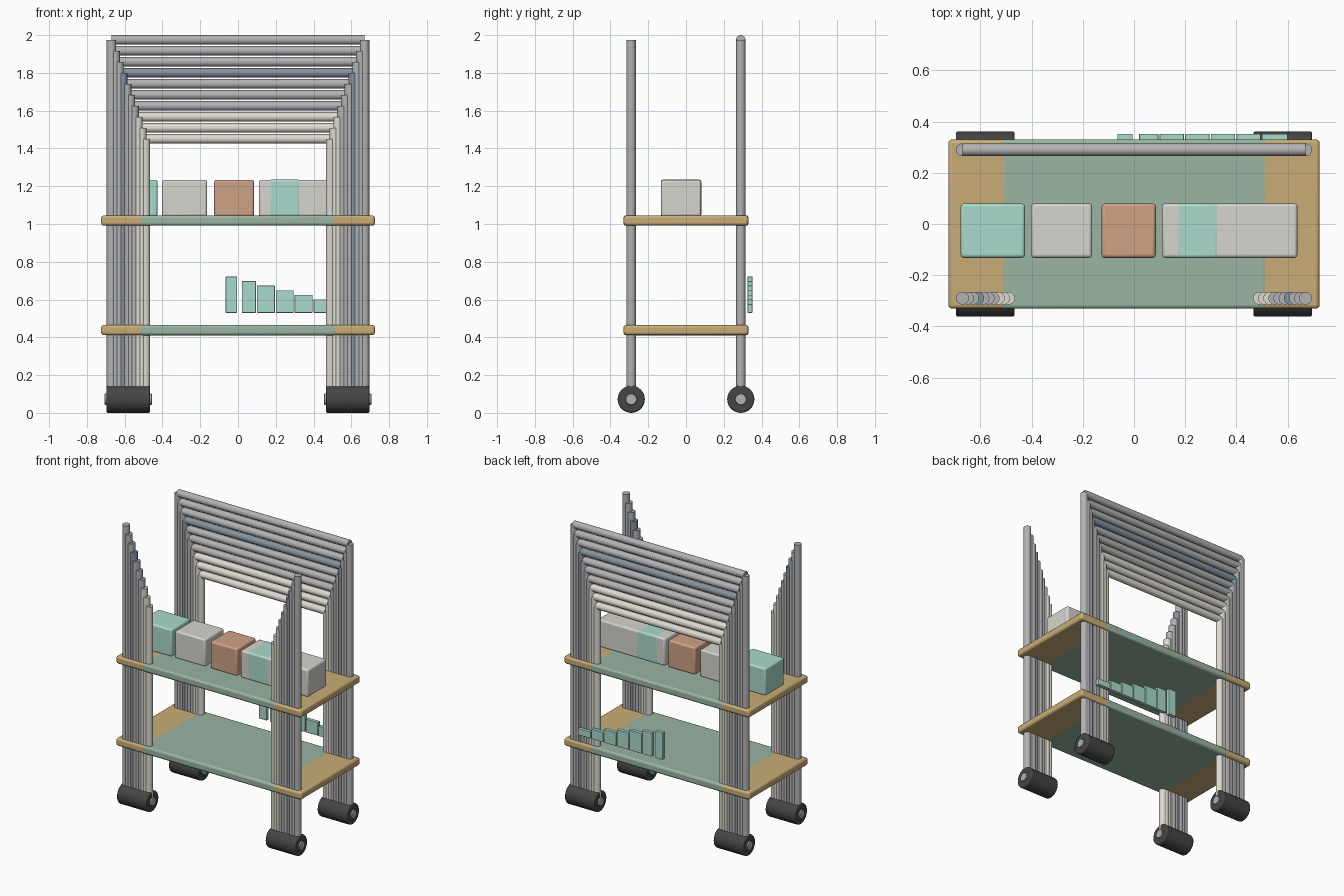
import bpy
from math import pi, radians

if "Cube" in bpy.data.objects:
    bpy.data.objects.remove(bpy.data.objects["Cube"])

mats = {}


def paint(ob, rgb):
    if rgb not in mats:
        m = bpy.data.materials.new("paint_%d" % len(mats))
        m.diffuse_color = (*rgb, 1)
        m.use_nodes = True
        m.node_tree.nodes["Principled BSDF"].inputs["Base Color"].default_value = m.diffuse_color
        mats[rgb] = m
    ob.data.materials.append(mats[rgb])


def smooth(ob):
    bpy.context.view_layer.objects.active = ob
    bpy.ops.object.shade_smooth_by_angle(angle=radians(35))


def box(name, x, y, z, rgb, bevel=0.0):
    """Box from (min, max) pairs, with optional rounded edges."""
    bpy.ops.mesh.primitive_cube_add(size=1, location=[sum(p) / 2 for p in (x, y, z)])
    ob = bpy.context.object
    ob.name = name
    ob.scale = [p[1] - p[0] for p in (x, y, z)]
    bpy.ops.object.transform_apply(location=False, rotation=False, scale=True)
    if bevel:
        b = ob.modifiers.new("bevel", 'BEVEL')
        b.width = bevel
        b.segments = 3
        smooth(ob)
    paint(ob, rgb)
    return ob


def cyl(name, r, length, loc, rgb, along_x=False, bevel=0.0, sides=24):
    bpy.ops.mesh.primitive_cylinder_add(vertices=sides, radius=r, depth=length, location=loc,
                                        rotation=(0, pi / 2 if along_x else 0, 0))
    ob = bpy.context.object
    ob.name = name
    if bevel:
        b = ob.modifiers.new("bevel", 'BEVEL')
        b.width = bevel
        b.segments = 2
        b.limit_method = 'ANGLE'
    smooth(ob)
    paint(ob, rgb)
    return ob


GOLD, GREEN = (0.58, 0.42, 0.18), (0.32, 0.46, 0.36)
MINT, WHITE, CLAY = (0.40, 0.70, 0.60), (0.68, 0.66, 0.62), (0.62, 0.36, 0.24)
STEEL, SLATE, CREAM = (0.45, 0.45, 0.46), (0.24, 0.29, 0.34), (0.72, 0.70, 0.63)
RUBBER = (0.06, 0.06, 0.06)

POST_Y, POST_R = 0.29, 0.025
AXLE_Z = 0.072

# Nested tube frames: four posts and a rear push bar each
tones = [STEEL, STEEL, STEEL, SLATE, STEEL, STEEL, STEEL, CREAM, CREAM, CREAM]
for i, tone in enumerate(tones):
    x = 0.67 - 0.02 * i
    top = 1.975 - 0.0583 * i
    for sx in (-1, 1):
        for side, y in (("front", -POST_Y), ("rear", POST_Y)):
            cyl(f"{side}_post", POST_R, top - AXLE_Z, (sx * x, y, (top + AXLE_Z) / 2), tone)
    cyl("push_bar", POST_R, 2 * x, (0, POST_Y, top), tone, along_x=True)

# Wheels with hubs
for sx in (-1, 1):
    for y in (-POST_Y, POST_Y):
        cyl("wheel", 0.072, 0.23, (sx * 0.581, y, AXLE_Z), RUBBER, True, 0.008, 32)
        cyl("hub", 0.03, 0.25, (sx * 0.581, y, AXLE_Z), STEEL, True, 0.003)

# Shelves with a green middle panel
for name, z0, z1 in (("lower_shelf", 0.412, 0.465), ("upper_shelf", 0.992, 1.045)):
    box(name, (-0.725, 0.725), (-0.33, 0.33), (z0, z1), GOLD, 0.014)
    box(name + "_middle", (-0.52, 0.52), (-0.331, 0.331), (z0 - 0.001, z1 + 0.001), GREEN, 0.014)

# Storage boxes on the upper shelf
for x, rgb in (((-0.677, -0.426), MINT), ((-0.402, -0.164), WHITE),
               ((-0.126, 0.085), CLAY), ((0.11, 0.638), WHITE)):
    box("storage_box", x, (-0.132, 0.08), (1.04, 1.234), rgb, 0.012)
box("storage_box_band", (0.165, 0.33), (-0.133, 0.081), (1.04, 1.235), MINT, 0.012)

# Row of tags hanging behind the lower shelf, stepping down in height
tags = [(-0.065, -0.005), (0.02, 0.095), (0.1, 0.195), (0.2, 0.295),
        (0.3, 0.395), (0.4, 0.495), (0.5, 0.6)]
for i, x in enumerate(tags):
    box("tag", x, (0.326, 0.352), (0.53, 0.722 - 0.0243 * i), MINT, 0.003)
